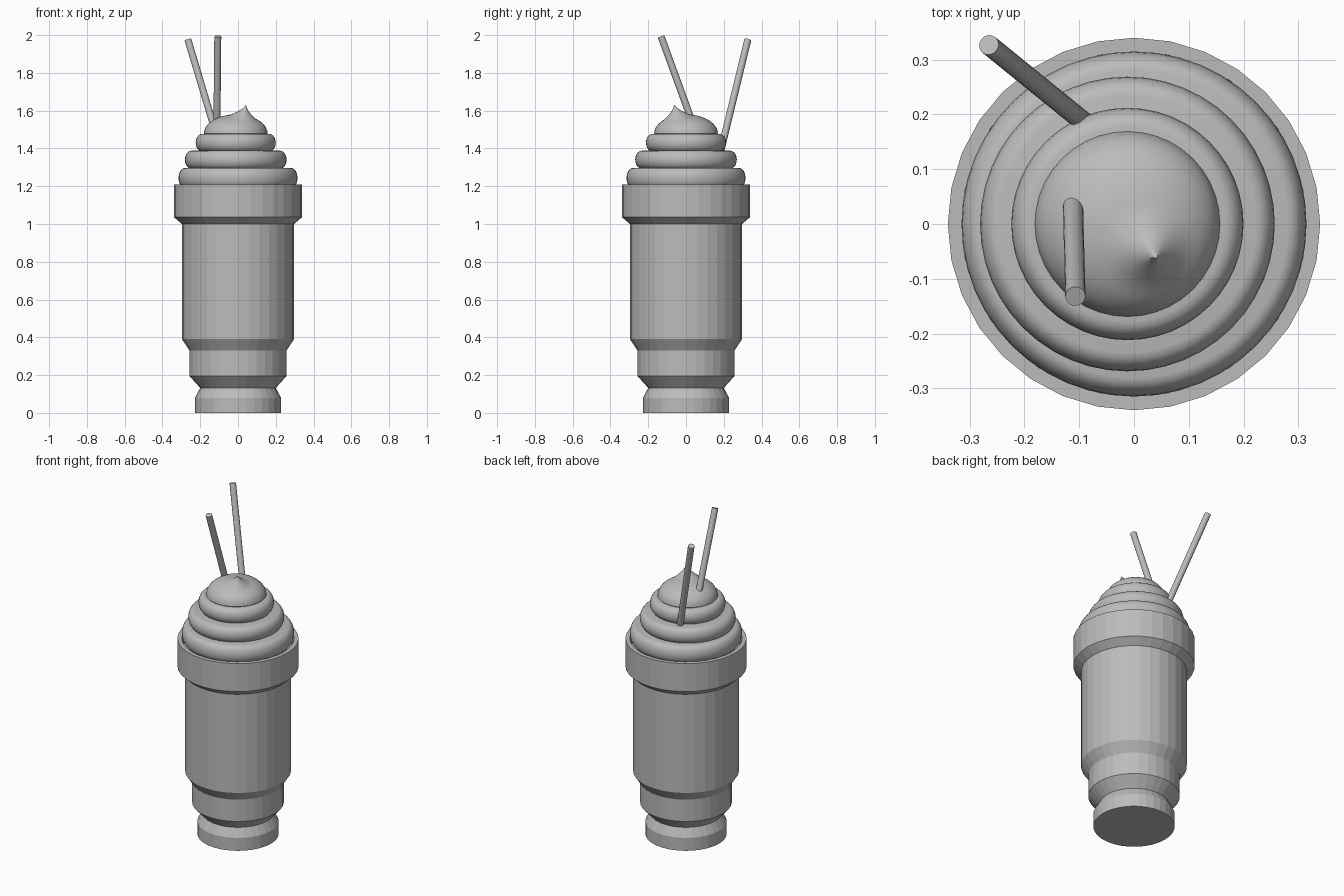
import bpy, bmesh, math
from mathutils import Vector

cube = bpy.data.objects.get("Cube")
if cube:
    bpy.data.objects.remove(cube)

grey = bpy.data.materials.new("plain grey")
grey.use_nodes = True
GREY = (0.5, 0.5, 0.5, 1)
grey.diffuse_color = GREY
grey.node_tree.nodes["Principled BSDF"].inputs["Base Color"].default_value = GREY


def add_object(name, bm, smooth=None):
    bmesh.ops.recalc_face_normals(bm, faces=bm.faces)
    mesh = bpy.data.meshes.new(name)
    bm.to_mesh(mesh)
    bm.free()
    mesh.materials.append(grey)
    ob = bpy.data.objects.new(name, mesh)
    bpy.context.collection.objects.link(ob)
    if smooth:
        bpy.ops.object.select_all(action="DESELECT")
        ob.select_set(True)
        bpy.context.view_layer.objects.active = ob
        bpy.ops.object.shade_smooth_by_angle(angle=math.radians(smooth))
    return ob


def lathe(profile, sides, cx=0.0):
    """Turn a (radius, z) profile round a vertical axis and cap both ends."""
    bm = bmesh.new()
    rings = []
    for r, z in profile:
        angles = [math.tau * i / sides for i in range(sides)]
        rings.append([bm.verts.new((cx + r * math.cos(a), r * math.sin(a), z)) for a in angles])
    for low, high in zip(rings, rings[1:]):
        for i in range(sides):
            j = (i + 1) % sides
            bm.faces.new((low[i], low[j], high[j], high[i]))
    bm.faces.new(rings[0])
    bm.faces.new(rings[-1])
    return bm


# Faceted cup: foot, pinch, stepped body and wide collar with a sunken lip
cup = [(0.228, 0), (0.228, 0.08), (0.2, 0.132), (0.257, 0.195), (0.257, 0.33),
       (0.297, 0.39), (0.297, 1.0), (0.34, 1.037), (0.34, 1.21), (0.315, 1.21), (0.305, 1.19)]
add_object("cup", lathe(cup, 32))

# Cream tiers: rounded rings stacked one on another
SHIFT = -0.012
for name, radius, z0, z1, cx in (("lower_cream", 0.315, 1.19, 1.297, 0.0),
                                 ("middle_cream", 0.269, 1.293, 1.388, SHIFT),
                                 ("upper_cream", 0.212, 1.384, 1.477, SHIFT)):
    bulge, steps = 0.034, 10
    profile = []
    for i in range(steps + 1):
        a = -math.pi / 2 + math.pi * i / steps
        profile.append((radius - bulge + bulge * math.cos(a),
                        (z0 + z1) / 2 + (z1 - z0) / 2 * math.sin(a)))
    add_object(name, lathe(profile, 48, cx), 40)

# Domed cream top, pulled sideways into a pointed curl
steps = 14
dome = [(0.158, 1.465), (0.169, 1.48)]
for i in range(1, steps):
    a = math.pi / 2 * i / steps
    dome.append((0.168 * math.cos(a), 1.48 + 0.1 * math.sin(a)))
bm = lathe(dome, 40, SHIFT)
root, tip = Vector((0.025, -0.045)), Vector((0.05, -0.07))
for v in bm.verts:
    d = (v.co.xy - root).length
    if v.co.z > 1.49 and d < 0.075:
        pull = (1 - d / 0.075) ** 1.3
        v.co.xy = v.co.xy.lerp(tip, 0.75 * pull)
        v.co.z += (1.635 - v.co.z) * pull
add_object("cream_peak", bm, 40)


# Two straws stuck in the cream
def straw(name, bottom, top, radius=0.0185):
    bottom, top = Vector(bottom), Vector(top)
    axis = top - bottom
    bm = bmesh.new()
    bmesh.ops.create_cone(bm, cap_ends=True, segments=16, radius1=radius,
                          radius2=radius, depth=axis.length)
    turn = axis.to_track_quat("Z", "Y").to_matrix().to_4x4()
    bmesh.ops.transform(bm, matrix=turn, verts=bm.verts)
    bmesh.ops.translate(bm, vec=(bottom + top) / 2, verts=bm.verts)
    add_object(name, bm, 40)


straw("back_straw", (-0.09, 0.185, 1.39), (-0.265, 0.327, 1.975))
straw("front_straw", (-0.112, 0.055, 1.48), (-0.107, -0.132, 1.993))
